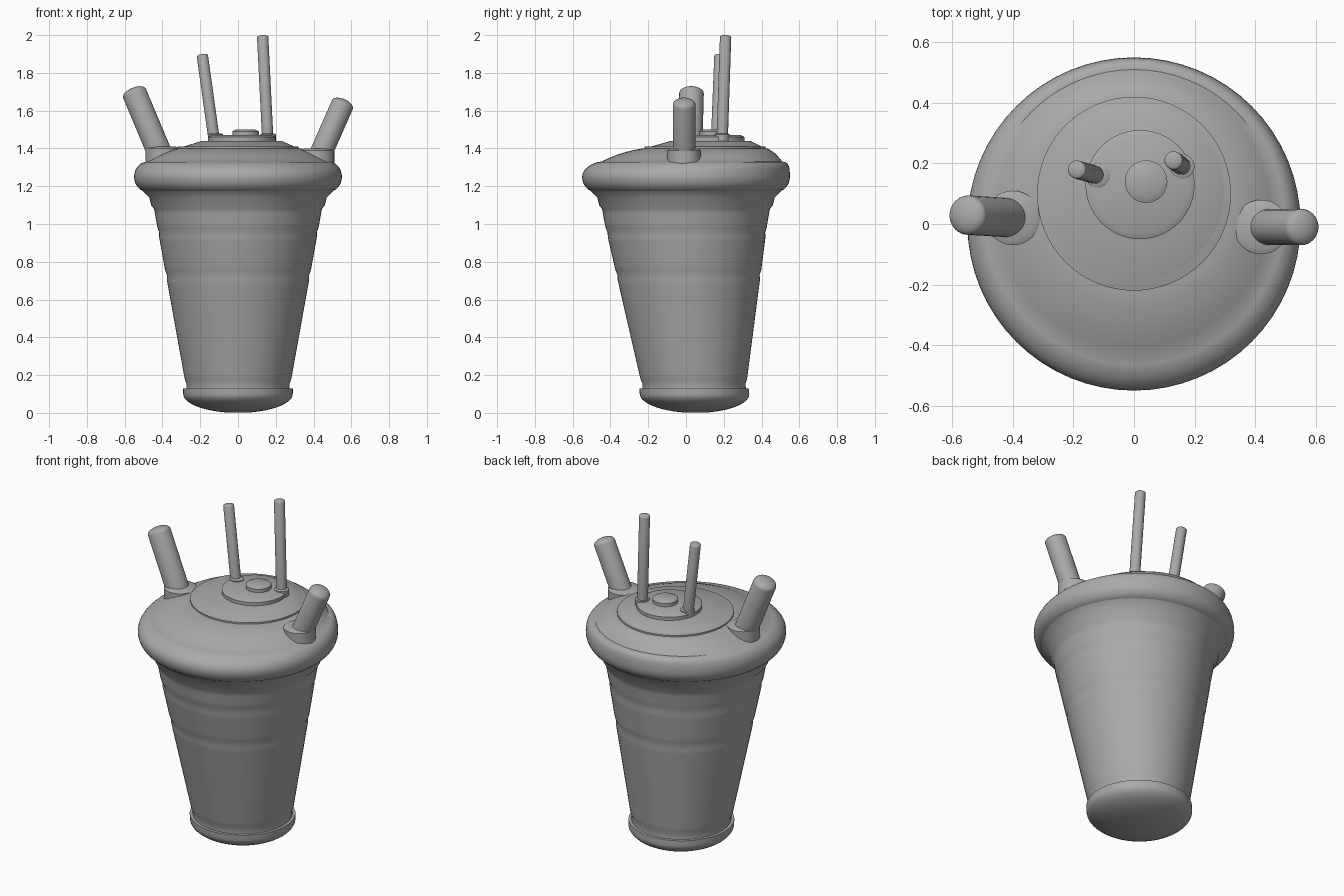
import bpy
import bmesh
from math import sin, cos, pi, tau, radians
from mathutils import Vector

cube = bpy.data.objects.get("Cube")
if cube:
    bpy.data.objects.remove(cube, do_unlink=True)

grey = bpy.data.materials.new("plain grey")
grey.use_nodes = True
colour = (0.4, 0.4, 0.4, 1)
grey.diffuse_color = colour
grey.node_tree.nodes["Principled BSDF"].inputs["Base Color"].default_value = colour

UP = Vector((0, 0, 1))


def finish(name, bm, crease):
    """Turn a bmesh into a smooth shaded object that keeps its sharp edges."""
    mesh = bpy.data.meshes.new(name)
    bm.to_mesh(mesh)
    bm.free()
    mesh.materials.append(grey)
    obj = bpy.data.objects.new(name, mesh)
    bpy.context.collection.objects.link(obj)
    bpy.ops.object.select_all(action="DESELECT")
    obj.select_set(True)
    bpy.context.view_layer.objects.active = obj
    bpy.ops.object.shade_smooth_by_angle(angle=radians(crease))


def loft(name, rings, sides=64, axis=UP, crease=35):
    """Skin a stack of (centre, radius) circles and cap both ends."""
    bm = bmesh.new()
    turn = UP.rotation_difference(axis)
    angles = [tau * step / sides for step in range(sides)]
    loops = []
    for centre, radius in rings:
        circle = [turn @ Vector((cos(angle), sin(angle), 0)) for angle in angles]
        loops.append([bm.verts.new(centre + point * radius) for point in circle])
    for low, high in zip(loops, loops[1:]):
        for side in range(sides):
            after = (side + 1) % sides
            bm.faces.new((low[side], low[after], high[after], high[side]))
    bm.faces.new(reversed(loops[0]))
    bm.faces.new(loops[-1])
    finish(name, bm, crease)


def rod(name, start, end, radius, dome, sides=32):
    """Straight rod from start to end with a domed tip."""
    start, end = Vector(start), Vector(end)
    axis = (end - start).normalized()
    rings = [(start, radius)]
    for step in range(6):
        angle = step * pi / 11
        rings.append((end - axis * dome * (1 - sin(angle)), radius * cos(angle)))
    loft(name, rings, sides, axis, crease=60)


def disc(name, centre, radius, height, bevel, sides=64):
    """Upright disc standing on its centre, with a chamfered top edge."""
    base = Vector(centre)
    shoulder = base + UP * (height - bevel)
    top = base + UP * height
    loft(name, [(base, radius), (shoulder, radius), (top, radius - bevel * 2)], sides)


def cup_centre(height):
    """The cup leans from a set-back foot to a centred rim."""
    return Vector((0, 0.05 * max(0, 1 - height), height))


def cup_radius(height):
    return 0.25 + 0.18 * height


# Rounded foot of the cup
foot_height = 0.13
foot_rings = []
for step in range(1, 13):
    angle = step * pi / 24
    height = 0.1 * (1 - cos(angle))
    foot_rings.append((cup_centre(height), 0.29 * sin(angle)))
foot_rings.append((cup_centre(foot_height), 0.29))

# Tapering wall with shallow grooves
wall_rings = []
wall_steps = 38
grooves = {1, 24, 33}
for step in range(wall_steps + 1):
    height = foot_height + step * 0.025
    depth = 0.005 if step in grooves else 0
    wall_rings.append((cup_centre(height), cup_radius(height) - depth))

# Stepped bead and flare under the rim
bead_rings = []
for height, radius in ((1.1, 0.46), (1.14, 0.47), (1.18, 0.51), (1.2, 0.53)):
    bead_rings.append((cup_centre(height), radius))
loft("cup_body", foot_rings + wall_rings + bead_rings)

# Bulging rim whose upper half shifts back into the sloping lid
rim_rings = []
rim_steps = 16
for step in range(rim_steps + 1):
    angle = pi * (step / rim_steps - 0.5)
    shift = 0.03 * max(0, sin(angle)) ** 2
    centre = Vector((0, shift, 1.25 + 0.08 * sin(angle)))
    rim_rings.append((centre, 0.48 + 0.07 * cos(angle)))
rim_top, rim_radius = rim_rings[-1]
lid_top, lid_radius = Vector((0, 0.1, 1.4)), 0.33
lid_rings = []
for step in range(1, 6):
    part = step / 5
    swell = UP * 0.01 * sin(pi * part)
    radius = rim_radius + (lid_radius - rim_radius) * part
    lid_rings.append((rim_top.lerp(lid_top, part) + swell, radius))
loft("rim_and_lid", rim_rings + lid_rings)

# Stepped discs rising on the lid
lid_centre = Vector((0.02, 0.13, 1.4))
disc("lid_disc", lid_top, 0.32, 0.01, 0.001)
loft("lid_cone", [(lid_top, 0.32), (lid_centre + UP * 0.04, 0.21)])
disc("inner_disc", lid_centre, 0.18, 0.07, 0.01)
disc("centre_button", lid_centre + Vector((0.02, 0.01, 0)), 0.07, 0.1, 0.01)

# Thick pegs leaning outwards, each in a collar
rod("right_peg", (-0.4, 0.02, 1.34), (-0.56, 0.03, 1.72), 0.065, 0.03)
rod("left_peg", (0.42, -0.01, 1.33), (0.565, -0.01, 1.66), 0.06, 0.03)
disc("right_peg_collar", (-0.4, 0.02, 1.33), 0.09, 0.08, 0.01, sides=32)
disc("left_peg_collar", (0.42, -0.01, 1.32), 0.09, 0.08, 0.01, sides=32)

# Thin rods standing on the lid, each in a small collar
thin_rods = {
    "right": ((-0.12, 0.16, 1.4), (-0.19, 0.18, 1.9)),
    "left": ((0.16, 0.19, 1.4), (0.13, 0.21, 2)),
}
for side, (start, end) in thin_rods.items():
    rod(side + "_thin_rod", start, end, 0.03, 0.01, sides=24)
    disc(side + "_thin_rod_collar", start, 0.04, 0.08, 0.005, sides=24)
